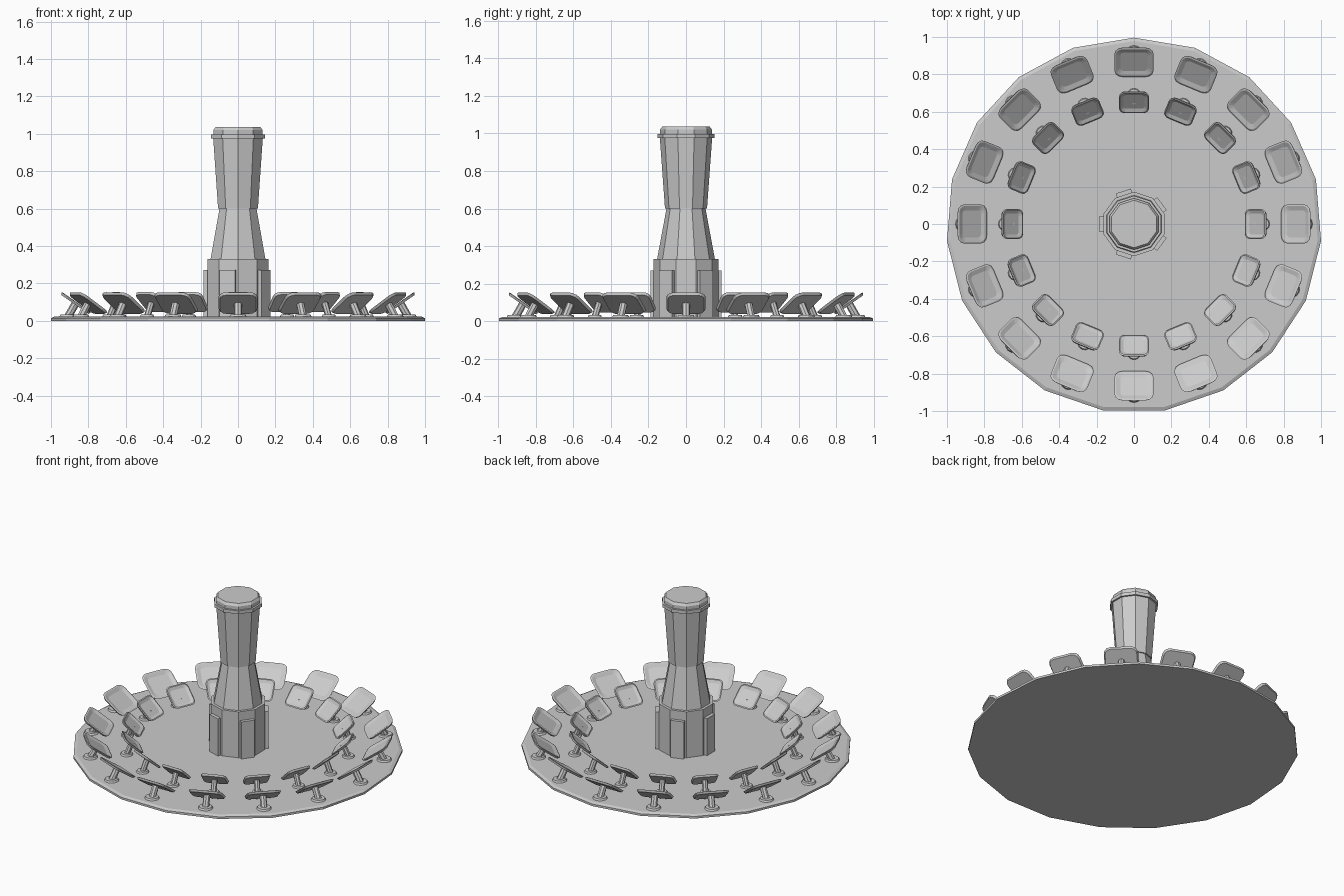
import bpy, bmesh
from math import sin, cos, pi, radians
from mathutils import Vector, Matrix

if "Cube" in bpy.data.objects:
    bpy.data.objects.remove(bpy.data.objects["Cube"])


def make(name, bm, mat=Matrix()):
    bmesh.ops.recalc_face_normals(bm, faces=bm.faces)
    me = bpy.data.meshes.new(name)
    bm.to_mesh(me)
    bm.free()
    ob = bpy.data.objects.new(name, me)
    ob.matrix_world = mat
    bpy.context.collection.objects.link(ob)
    return ob


def skin(bm, loops):
    """Bridge equal-length rings of points and cap both ends."""
    rings = [[bm.verts.new(p) for p in loop] for loop in loops]
    n = len(rings[0])
    for a, b in zip(rings, rings[1:]):
        for i in range(n):
            j = (i + 1) % n
            bm.faces.new((a[i], a[j], b[j], b[i]))
    bm.faces.new(rings[0])
    bm.faces.new(rings[-1])


def lathe(name, profile, sides, y=0.0):
    """Low-poly turned solid with one corner pointing to +y."""
    bm = bmesh.new()
    skin(bm, [[(r * cos(pi / 2 + 2 * pi * i / sides),
                y + r * sin(pi / 2 + 2 * pi * i / sides), z)
               for i in range(sides)] for r, z in profile])
    return make(name, bm)


def rounded(w, h, r, z):
    """Rounded rectangle outline at height z."""
    pts = []
    for k, (sx, sy) in enumerate([(1, 1), (-1, 1), (-1, -1), (1, -1)]):
        for t in range(4):
            a = pi / 2 * (k + t / 3)
            pts.append((sx * (w / 2 - r) + r * cos(a),
                        sy * (h / 2 - r) + r * sin(a), z))
    return pts


# Ground disc
lathe("ground_disc", [(1.0034, 0), (1.0034, 0.014), (0.985, 0.022)], 19, -0.007)

# Central tower
lathe("tower_base", [(0.172, 0.015), (0.172, 0.33)], 10)
lathe("tower_neck", [(0.155, 0.325), (0.103, 0.605)], 10)
lathe("tower_upper", [(0.112, 0.6), (0.14, 0.985)], 10)
lathe("tower_collar", [(0.151, 0.975), (0.151, 0.997)], 10)
lathe("tower_cap", [(0.138, 0.99), (0.138, 1.02), (0.127, 1.036)], 10)

# Panels on alternate faces of the tower base
for k in range(5):
    bm = bmesh.new()
    bmesh.ops.create_cube(bm, size=1, matrix=Matrix.Translation((0.17, 0, 0.143))
                          @ Matrix.Diagonal((0.03, 0.085, 0.255, 1)))
    make("base_panel", bm, Matrix.Rotation(pi + k * 2 * pi / 5, 4, 'Z'))


def heliostat_ring(label, radius, zc, w, l, tilt, foot_out, foot_r):
    """Ring of 16 dished mirrors on leaning posts, facing the tower."""
    for k in range(16):
        spin = Matrix.Rotation(k * pi / 8, 4, 'Z')
        place = spin @ Matrix.Translation((radius, 0, zc)) @ Matrix.Rotation(-tilt, 4, 'Y')
        # mirror: local x is the slope direction, local z the reflecting side
        bm = bmesh.new()
        skin(bm, [rounded(l * .92, w * .92, w * .17, -0.007),
                  rounded(l, w, w * .2, 0.006),
                  rounded(l * .9, w * .92, w * .17, 0.008),
                  rounded(l * .64, w * .7, w * .1, 0.0)])
        make(label + "_mirror", bm, place)
        # post from the foot to the back of the mirror
        a = Vector((radius + foot_out, 0, 0.02))
        b = Vector((radius, 0, zc)) + Vector((sin(tilt), 0, -cos(tilt))) * 0.004
        bm = bmesh.new()
        bmesh.ops.create_cone(bm, cap_ends=True, segments=8, radius1=foot_r * .45,
                              radius2=foot_r * .45, depth=(b - a).length)
        rot = (b - a).to_track_quat('Z', 'Y').to_matrix().to_4x4()
        make(label + "_post", bm, spin @ Matrix.Translation((a + b) / 2) @ rot)
        # round foot
        bm = bmesh.new()
        bmesh.ops.create_cone(bm, cap_ends=True, segments=12, radius1=foot_r,
                              radius2=foot_r * .85, depth=0.014)
        make(label + "_foot", bm, spin @ Matrix.Translation((radius + foot_out, 0, 0.026)))


heliostat_ring("outer", 0.868, 0.093, 0.21, 0.19, radians(35), 0.042, 0.047)
heliostat_ring("inner", 0.653, 0.098, 0.16, 0.152, radians(42), 0.034, 0.04)
